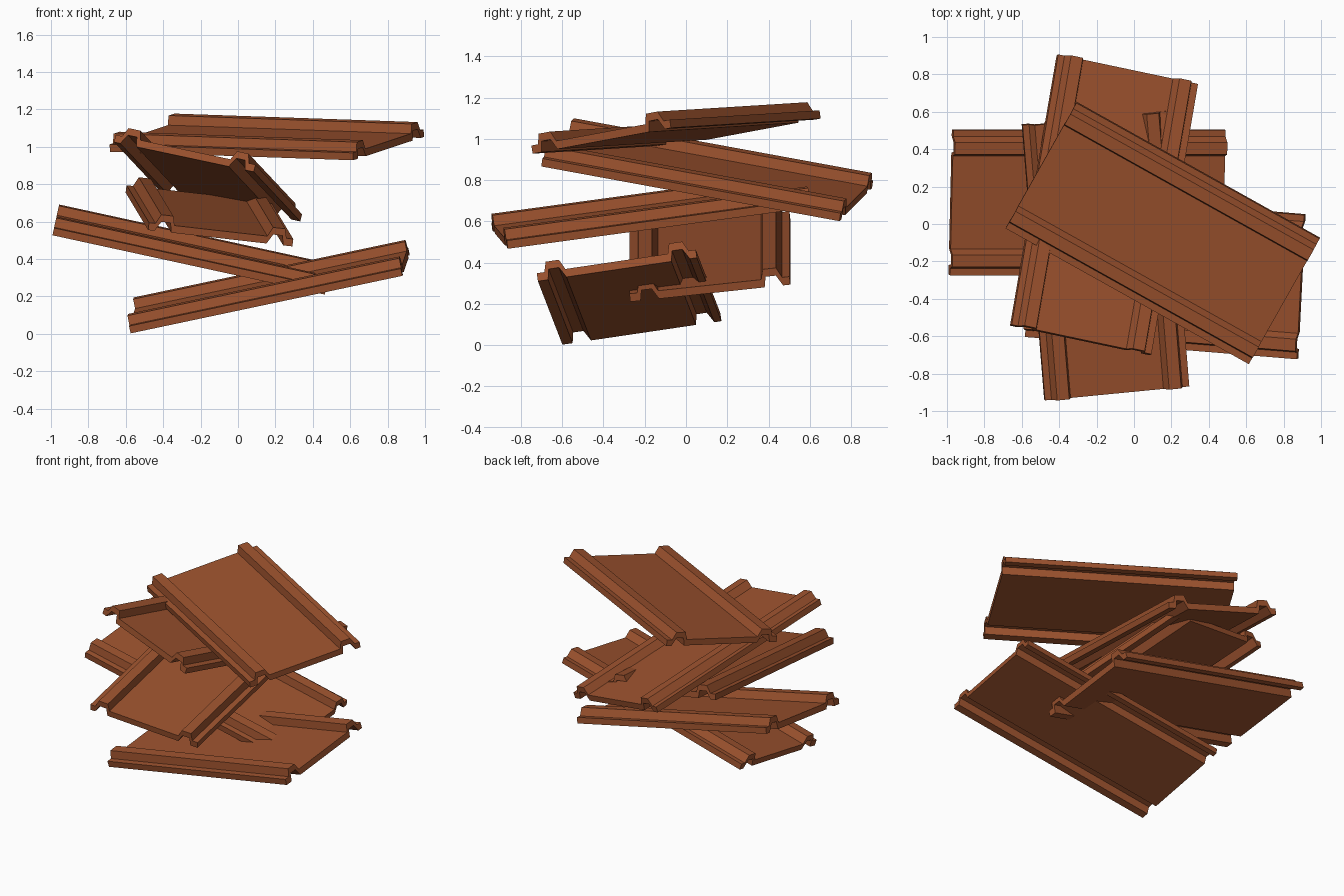
import bpy
import bmesh
from mathutils import Vector, Matrix

if "Cube" in bpy.data.objects:
    bpy.data.objects.remove(bpy.data.objects["Cube"], do_unlink=True)

# Fired clay colour
clay = bpy.data.materials.new("terracotta")
clay.use_nodes = True
clay.diffuse_color = (0.33, 0.084, 0.027, 1)
clay.node_tree.nodes["Principled BSDF"].inputs["Base Color"].default_value = clay.diffuse_color

WIDTH, LENGTH = 0.78, 1.49
LIP, RIDGE, HOLLOW = 0.04, 0.09, 0.052


def ridge_top(start):
    """Upper outline of one rib: sloped on the left, steep on the right."""
    return [(start, LIP), (start + 0.025, RIDGE),
            (start + 0.09, RIDGE), (start + 0.103, LIP)]


def ridge_under(start):
    """Hollow underside of the same rib."""
    return [(start, 0), (start + 0.03, HOLLOW),
            (start + 0.08, HOLLOW), (start + 0.09, 0)]


def tile_profile():
    """Closed cross-section, left lip to right lip and back underneath."""
    ribs = (0.035, 0.64)
    top, under = [(0, LIP)], [(0, 0)]
    for start in ribs:
        top += ridge_top(start)
        under += ridge_under(start)
    top.append((WIDTH, LIP))
    under.append((WIDTH, 0))
    return under + top[::-1]


def make_tile(name, centre, across, along):
    """Extrude the cross-section and lay it along the given directions."""
    bm = bmesh.new()
    verts = [bm.verts.new((x - WIDTH / 2, -LENGTH / 2, z)) for x, z in tile_profile()]
    face = bm.faces.new(verts)
    grown = bmesh.ops.extrude_face_region(bm, geom=[face])
    moved = [g for g in grown["geom"] if isinstance(g, bmesh.types.BMVert)]
    bmesh.ops.translate(bm, verts=moved, vec=(0, LENGTH, 0))
    bmesh.ops.recalc_face_normals(bm, faces=bm.faces)
    mesh = bpy.data.meshes.new(name)
    bm.to_mesh(mesh)
    bm.free()
    mesh.materials.append(clay)
    tile = bpy.data.objects.new(name, mesh)
    bpy.context.collection.objects.link(tile)
    v = Vector(along).normalized()
    u = Vector(across)
    u = (u - v * u.dot(v)).normalized()
    tile.matrix_world = (Matrix.Translation(centre)
                         @ Matrix((u, v, u.cross(v))).transposed().to_4x4())


# Heap of tiles from the ground up: centre, left-to-right and lengthwise directions
make_tile("bottom_tile", (0.172, -0.273, 0.213), (-0.04, -0.77, -0.114), (1.465, -0.12, 0.31))
make_tile("second_tile", (-0.255, 0.118, 0.41), (-0.02, -0.775, -0.083), (1.47, 0, -0.32))
make_tile("middle_tile", (-0.155, -0.165, 0.611), (0.77, 0.07, -0.088), (-0.12, 1.47, 0.2))
make_tile("fourth_tile", (-0.165, 0.1, 0.813), (0.74, -0.14, -0.16), (0.25, 1.45, -0.266))
make_tile("top_tile", (0.155, -0.045, 1.013), (-0.375, -0.665, -0.124), (1.29, -0.72, -0.045))
